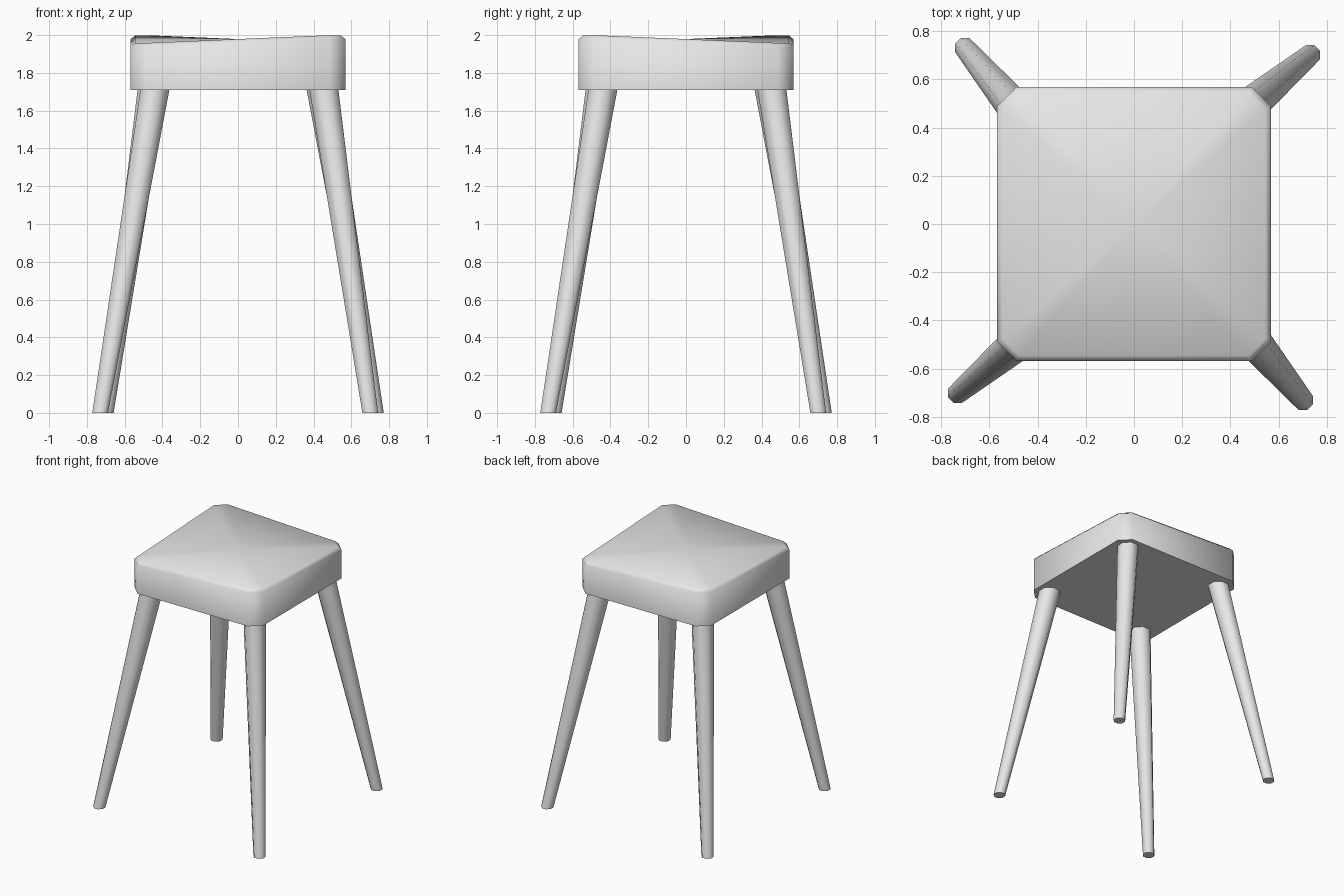
import bpy
import bmesh
import math
from mathutils import Vector

cube = bpy.data.objects.get("Cube")
if cube:
    bpy.data.objects.remove(cube, do_unlink=True)

grey = bpy.data.materials.new("plain_grey")
grey.use_nodes = True
grey.diffuse_color = (0.8, 0.8, 0.8, 1)
grey.node_tree.nodes["Principled BSDF"].inputs["Base Color"].default_value = grey.diffuse_color

SEAT_BOTTOM = 1.71


def finish(bm, name):
    """Turn a bmesh into a smooth shaded object with sharp rims."""
    bmesh.ops.recalc_face_normals(bm, faces=bm.faces[:])
    mesh = bpy.data.meshes.new(name)
    bm.to_mesh(mesh)
    bm.free()
    mesh.materials.append(grey)
    obj = bpy.data.objects.new(name, mesh)
    bpy.context.collection.objects.link(obj)
    bpy.ops.object.select_all(action="DESELECT")
    obj.select_set(True)
    bpy.context.view_layer.objects.active = obj
    bpy.ops.object.shade_smooth_by_angle(angle=math.radians(60))
    return obj


def bridge(bm, lower, upper):
    """Join two rings of vertices with quads."""
    n = len(lower)
    for i in range(n):
        j = (i + 1) % n
        bm.faces.new((lower[i], lower[j], upper[j], upper[i]))


def saddle(x, y):
    """Gently twisted height of the seat top."""
    return 1.979 - 0.078 * x * y


def square_outline(half, cut):
    """Square with cut corners, counter-clockwise."""
    points = []
    for sx, sy in ((1, 1), (-1, 1), (-1, -1), (1, -1)):
        pair = [(sx * half, sy * (half - cut)), (sx * (half - cut), sy * half)]
        points += pair if sx * sy > 0 else pair[::-1]
    return points


# Seat: chamfered block with a softened, twisted top
bm = bmesh.new()
outer = square_outline(0.568, 0.08)
inner = square_outline(0.545, 0.07)
base = [bm.verts.new((x, y, SEAT_BOTTOM)) for x, y in outer]
side = [bm.verts.new((x, y, saddle(x, y) - 0.022)) for x, y in outer]
top = [bm.verts.new((x, y, saddle(x, y))) for x, y in inner]
centre = bm.verts.new((0, 0, saddle(0, 0)))
bm.faces.new(base[::-1])
bridge(bm, base, side)
bridge(bm, side, top)
for i, v in enumerate(top):
    bm.faces.new((v, top[(i + 1) % len(top)], centre))
finish(bm, "seat")

# Legs: tapered eight-sided posts, turned a quarter each time
foot = Vector((-0.73, -0.70, 0))
head = Vector((-0.44, -0.455, SEAT_BOTTOM))
names = ("front_right_leg", "front_left_leg", "back_left_leg", "back_right_leg")
for k, name in enumerate(names):
    bm = bmesh.new()
    rings = []
    for mid, radius in ((foot, 0.045), (head, 0.083)):
        ring = []
        for s in range(8):
            a = math.tau * (s + 0.5) / 8
            p = mid + Vector((math.cos(a), math.sin(a), 0)) * radius
            ring.append(bm.verts.new(p))
        rings.append(ring)
    bridge(bm, *rings)
    bm.faces.new(rings[0][::-1])
    bm.faces.new(rings[1])
    leg = finish(bm, name)
    leg.rotation_euler.z = k * math.pi / 2
